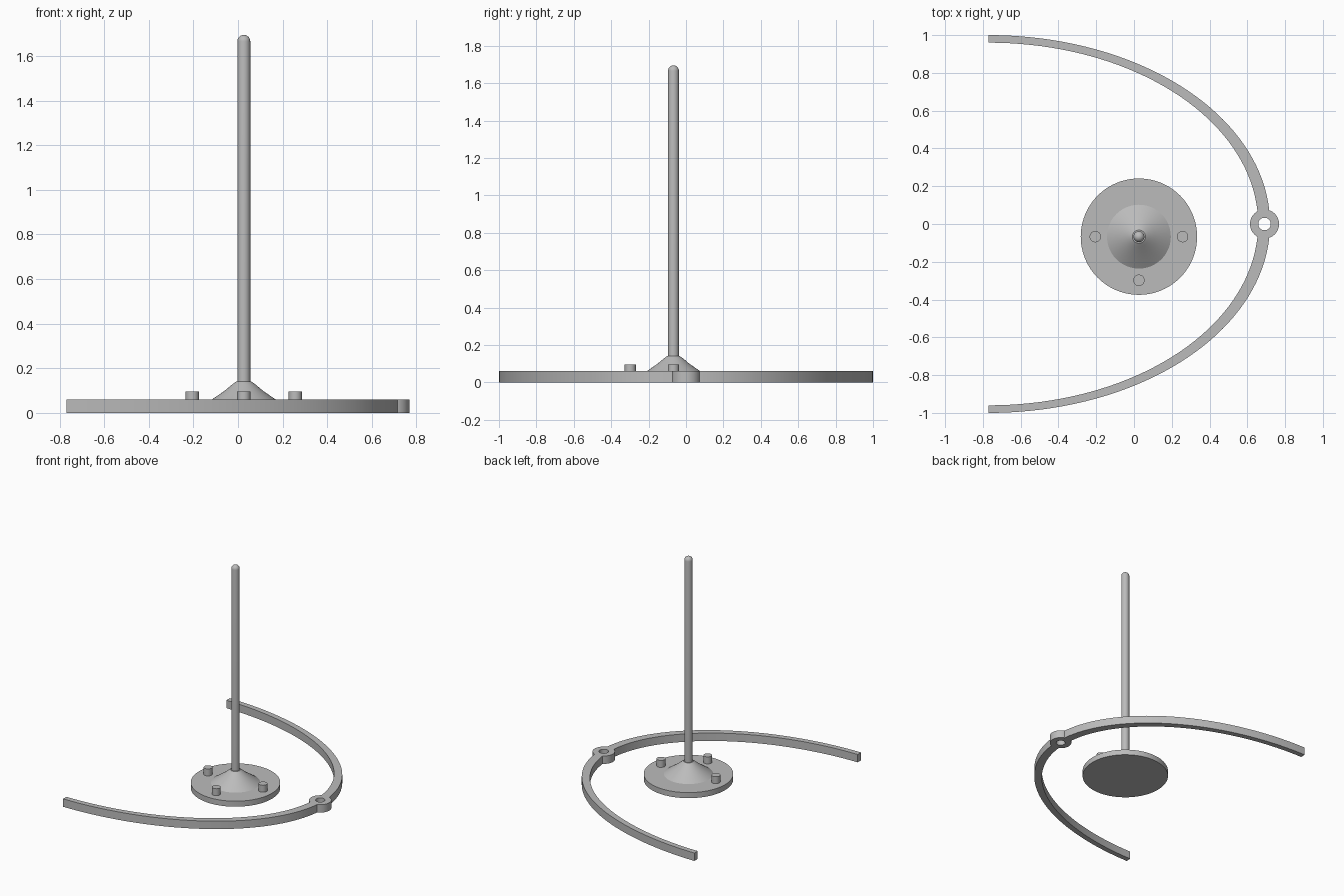
import bpy, bmesh, math

if "Cube" in bpy.data.objects:
    bpy.data.objects.remove(bpy.data.objects["Cube"])

# One neutral grey for everything
grey = bpy.data.materials.new("neutral grey")
grey.diffuse_color = (0.5, 0.5, 0.5, 1)
grey.use_nodes = True
grey.node_tree.nodes["Principled BSDF"].inputs["Base Color"].default_value = grey.diffuse_color

CX, CY = 0.026, -0.067      # centre of the stand
DISC_TOP = 0.042


def finish(obj, angle=30):
    if not obj.data.materials:
        obj.data.materials.append(grey)
    bpy.ops.object.select_all(action='DESELECT')
    obj.select_set(True)
    bpy.context.view_layer.objects.active = obj
    bpy.ops.object.shade_smooth_by_angle(angle=math.radians(angle))
    return obj


def cylinder(name, r, z0, z1, x, y, sides=48):
    bpy.ops.mesh.primitive_cylinder_add(vertices=sides, radius=r, depth=z1 - z0,
                                        location=(x, y, (z0 + z1) / 2))
    obj = bpy.context.object
    obj.name = name
    return finish(obj)


def lathe(name, profile, x, y, sides=48):
    """Spin (radius, z) points around a vertical axis; ends are closed."""
    bm = bmesh.new()
    vs = [bm.verts.new((r, 0, z)) for r, z in profile]
    es = [bm.edges.new(p) for p in zip(vs, vs[1:])]
    bmesh.ops.spin(bm, geom=vs + es, cent=(0, 0, 0), axis=(0, 0, 1),
                   angle=2 * math.pi, steps=sides, use_merge=True)
    bmesh.ops.remove_doubles(bm, verts=bm.verts, dist=1e-5)
    bmesh.ops.recalc_face_normals(bm, faces=bm.faces)
    me = bpy.data.meshes.new(name)
    bm.to_mesh(me)
    bm.free()
    obj = bpy.data.objects.new(name, me)
    bpy.context.collection.objects.link(obj)
    obj.location = (x, y, 0)
    return finish(obj)


# Stand: disc, flared collar, round-tipped rod and three pegs
cylinder("base_disc", 0.308, 0, DISC_TOP, CX, CY, 96)
lathe("flared_collar", [(0, DISC_TOP - 0.01), (0.169, DISC_TOP - 0.01), (0.169, DISC_TOP),
                        (0.085, 0.1), (0.053, 0.127), (0.035, 0.14), (0, 0.14)], CX, CY)
R, TOP = 0.029, 1.695
tip = [(R * math.cos(t * math.pi / 16), TOP - R + R * math.sin(t * math.pi / 16))
       for t in range(8)]
lathe("rod", [(0, 0.1), (R, 0.1)] + tip + [(0, TOP)], CX, CY, 32)
for side, dx, dy in (("left", -0.231, 0), ("right", 0.231, 0), ("front", 0, -0.231)):
    cylinder("peg_" + side, 0.03, DISC_TOP - 0.01, 0.095, CX + dx, CY + dy, 32)

# Half-ellipse rail with a rectangular section
H, X0, N = 0.06, -0.77, 80
bm = bmesh.new()
rows = []
for i in range(N + 1):
    a = -math.pi / 2 + math.pi * i / N
    c, s = math.cos(a), math.sin(a)
    rows.append([bm.verts.new((X0 + rx * c, ry * s, z)) for rx, ry, z in
                 ((1.427, 0.96, 0), (1.49, 1, 0), (1.49, 1, H), (1.427, 0.96, H))])
for p, q in zip(rows, rows[1:]):
    for k in range(4):
        j = (k + 1) % 4
        bm.faces.new((p[k], p[j], q[j], q[k]))
bm.faces.new(rows[0])
bm.faces.new(rows[-1])
bmesh.ops.recalc_face_normals(bm, faces=bm.faces)
me = bpy.data.meshes.new("curved_rail")
bm.to_mesh(me)
bm.free()
rail = bpy.data.objects.new("curved_rail", me)
bpy.context.collection.objects.link(rail)
finish(rail)

# Eyelet joined to the rail, then drilled through
eyelet = cylinder("eyelet_helper", 0.077, 0, H, 0.691, 0, 48)
drill = cylinder("drill_helper", 0.033, -0.1, 0.2, 0.691, 0, 32)
bpy.context.view_layer.objects.active = rail
for op, tool in (('UNION', eyelet), ('DIFFERENCE', drill)):
    m = rail.modifiers.new(tool.name, 'BOOLEAN')
    m.operation, m.object, m.solver = op, tool, 'EXACT'
    bpy.ops.object.modifier_apply(modifier=m.name)
for tool in (eyelet, drill):
    bpy.data.objects.remove(tool)
finish(rail)
